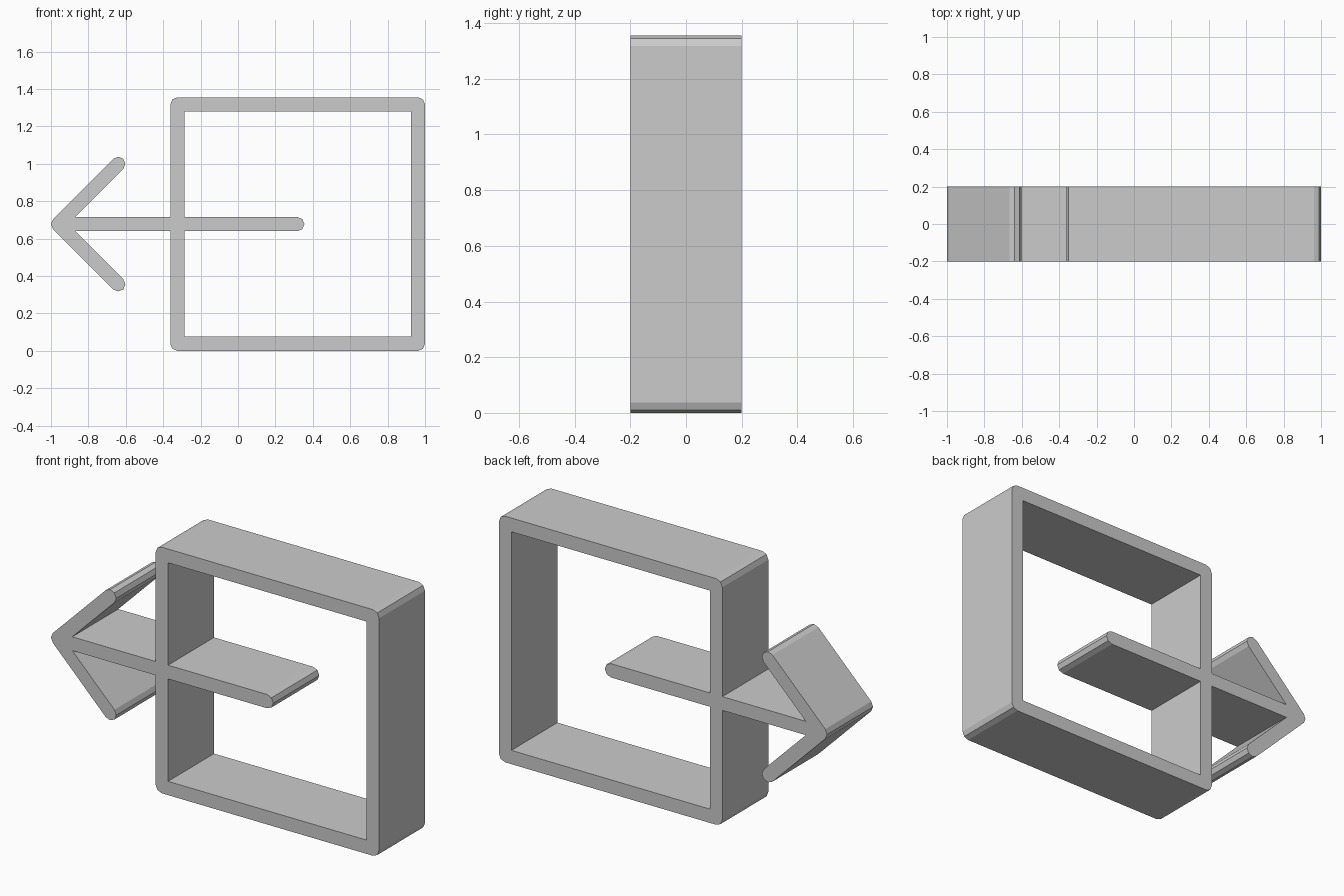
import bpy
import bmesh
from math import cos, sin, radians, sqrt, pi

R = 0.038          # half thickness of every bar
DEPTH = 0.2        # half depth
MID = 0.678        # height of the arrow axis
LEFT, RIGHT = -0.362, 1.0
TOP = 2 * MID

cube = bpy.data.objects.get("Cube")
if cube:
    bpy.data.objects.remove(cube, do_unlink=True)

grey = bpy.data.materials.new("light grey")
grey.use_nodes = True
grey.diffuse_color = (0.6, 0.6, 0.6, 1)
grey.node_tree.nodes["Principled BSDF"].inputs["Base Color"].default_value = (0.6, 0.6, 0.6, 1)


def arc(x, z, start, end):
    """Faceted arc of radius R, one facet per 45 degrees."""
    count = abs(end - start) // 45
    step = (end - start) / count
    return [(x + R * cos(radians(start + i * step)),
             z + R * sin(radians(start + i * step))) for i in range(count + 1)]


def plate(name, *outlines):
    """Extrude front outlines along y; a second outline is a hole."""
    curve = bpy.data.curves.new(name, "CURVE")
    curve.dimensions = "2D"
    curve.fill_mode = "BOTH"
    curve.extrude = DEPTH
    for outline in outlines:
        spline = curve.splines.new("POLY")
        spline.points.add(len(outline) - 1)
        for point, (x, z) in zip(spline.points, outline):
            point.co = (x, z, 0, 1)
        spline.use_cyclic_u = True
        spline.use_smooth = False
    obj = bpy.data.objects.new(name, curve)
    bpy.context.collection.objects.link(obj)
    obj.rotation_euler.x = pi / 2
    bpy.ops.object.select_all(action="DESELECT")
    obj.select_set(True)
    bpy.context.view_layer.objects.active = obj
    bpy.ops.object.convert(target="MESH")
    bpy.ops.object.transform_apply(location=False, rotation=True, scale=False)

    # Weld the caps to the walls and keep flat facets
    bm = bmesh.new()
    bm.from_mesh(obj.data)
    bmesh.ops.remove_doubles(bm, verts=bm.verts, dist=0.0005)
    bmesh.ops.recalc_face_normals(bm, faces=bm.faces)
    bmesh.ops.dissolve_limit(bm, angle_limit=0.01, verts=bm.verts, edges=bm.edges)
    for face in bm.faces:
        face.smooth = False
    bm.to_mesh(obj.data)
    bm.free()
    obj.data.materials.clear()
    obj.data.materials.append(grey)
    return obj


# Square frame with rounded outer corners and a sharp opening
x0, x1, z0, z1 = LEFT + R, RIGHT - R, R, TOP - R
outer = (arc(x1, z1, 0, 90) + arc(x0, z1, 90, 180)
         + arc(x0, z0, 180, 270) + arc(x1, z0, 270, 360))
inner = [(x0 + R, z0 + R), (x1 - R, z0 + R), (x1 - R, z1 - R), (x0 + R, z1 - R)]
plate("frame", outer, inner)

# Bar with a rounded end inside the frame
plate("inner_bar", [(x0 + R, MID - R)] + arc(0.317, MID, -90, 90) + [(x0 + R, MID + R)])

# Arrow: shaft reaching the frame, two slanted barbs and a rounded tip
TIP, REACH = -1 + R, 0.322
notch = TIP + R * (1 + sqrt(2))
upper = [(LEFT, MID + R), (notch, MID + R)] + arc(TIP + REACH, MID + REACH, -45, 135)
lower = [(x, 2 * MID - z) for x, z in reversed(upper)]
plate("arrow", upper + arc(TIP, MID, 135, 225) + lower)
